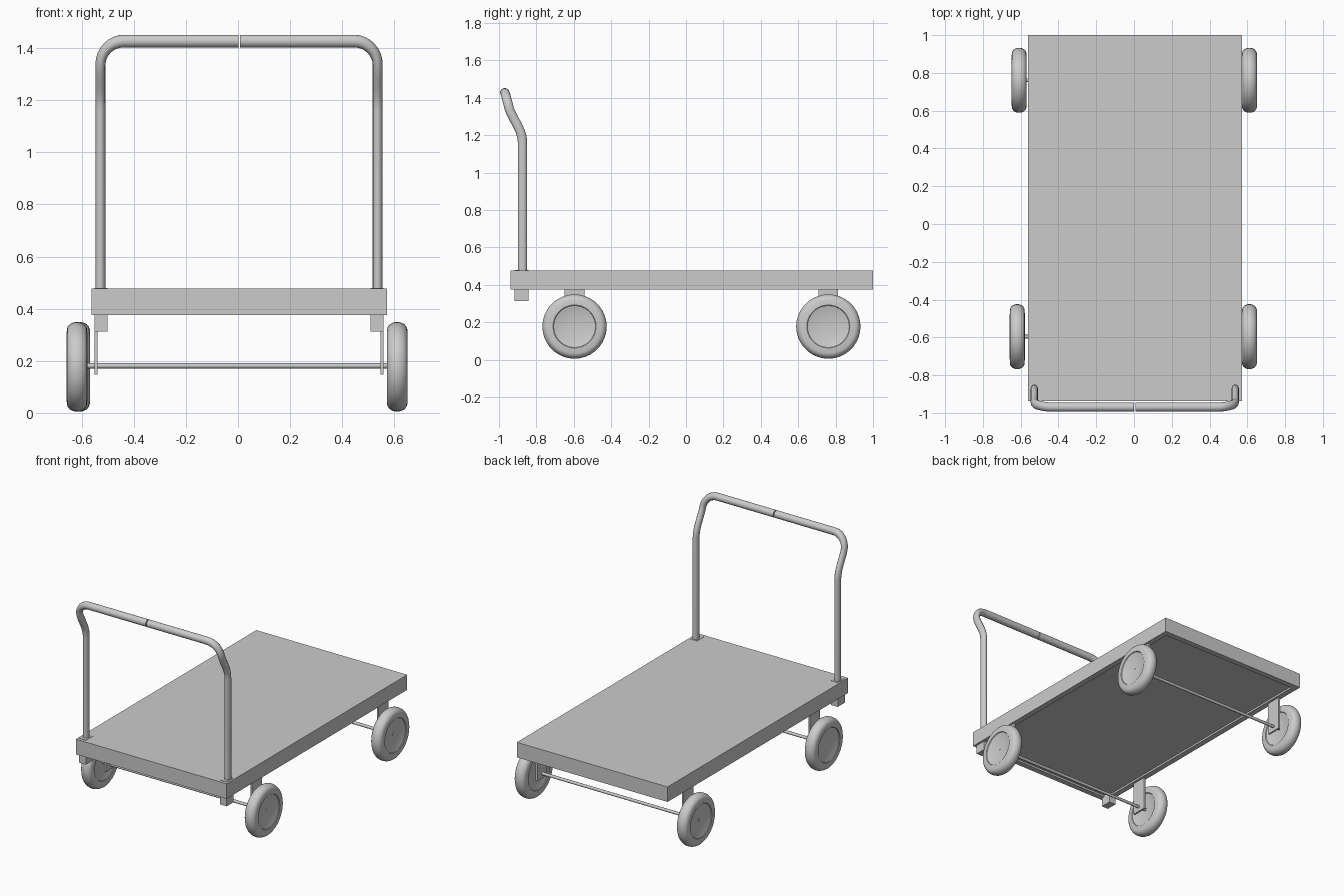
import bpy, bmesh, math
from mathutils import Matrix, Vector

if "Cube" in bpy.data.objects:
    bpy.data.objects.remove(bpy.data.objects["Cube"])

CX = 0.004  # centre line of the cart


def obj_from_bm(name, bm, smooth=False):
    bmesh.ops.recalc_face_normals(bm, faces=bm.faces[:])
    me = bpy.data.meshes.new(name)
    bm.to_mesh(me)
    bm.free()
    ob = bpy.data.objects.new(name, me)
    bpy.context.collection.objects.link(ob)
    if smooth:
        shade(ob)
    return ob


def shade(ob, angle=35):
    bpy.ops.object.select_all(action='DESELECT')
    ob.select_set(True)
    bpy.context.view_layer.objects.active = ob
    bpy.ops.object.shade_smooth_by_angle(angle=math.radians(angle))


def box_bm(lo, hi):
    bm = bmesh.new()
    lo, hi = Vector(lo), Vector(hi)
    bmesh.ops.create_cube(bm, size=1)
    for v in bm.verts:
        v.co = Vector((lo[i] + (v.co[i] + 0.5) * (hi[i] - lo[i]) for i in range(3)))
    return bm


def box(name, lo, hi):
    return obj_from_bm(name, box_bm(lo, hi))


# deck with a flanged frame and a slightly recessed underside panel
bm = box_bm((-0.562, -0.938, 0.375), (0.571, 1.0, 0.477))
bottom = min(bm.faces, key=lambda f: f.calc_center_median().z)
bmesh.ops.inset_region(bm, faces=[bottom], thickness=0.055)
bmesh.ops.inset_region(bm, faces=[bottom], thickness=0.002, depth=-0.012)
obj_from_bm("deck", bm)

# wheel: lathe of tyre and dished hub, axis along x
HALF = [(0.0, 0.022), (0.05, 0.024), (0.09, 0.030), (0.112, 0.036), (0.115, 0.040),
        (0.143, 0.039), (0.153, 0.036), (0.163, 0.028), (0.169, 0.017), (0.172, 0.006)]
PROFILE = HALF + [(r, -x) for r, x in reversed(HALF)]


def wheel(name, loc):
    bm = bmesh.new()
    vs = [bm.verts.new((x, r, 0)) for r, x in PROFILE]
    es = [bm.edges.new(p) for p in zip(vs, vs[1:])]
    bmesh.ops.spin(bm, geom=vs + es, cent=(0, 0, 0), axis=(1, 0, 0),
                   angle=math.tau, steps=36, use_duplicate=False)
    bmesh.ops.remove_doubles(bm, verts=bm.verts[:], dist=1e-5)
    bmesh.ops.translate(bm, verts=bm.verts[:], vec=loc)
    obj_from_bm(name, bm, smooth=True)


for end, y, left in (("front", -0.596, -0.618), ("rear", 0.761, -0.608)):
    wheel(end + "_left_wheel", (left, y, 0.177))
    wheel(end + "_right_wheel", (0.611, y, 0.177))
    # axle
    bm = bmesh.new()
    bmesh.ops.create_cone(bm, cap_ends=True, segments=12, radius1=0.010, radius2=0.010,
                          depth=1.27,
                          matrix=Matrix.Translation((0, y, 0.181)) @ Matrix.Rotation(math.pi / 2, 4, 'Y'))
    obj_from_bm(end + "_axle", bm, smooth=True)
    # axle bracket plates
    for side, s in (("left", -1), ("right", 1)):
        x = CX + s * 0.549
        box(f"{end}_{side}_bracket", (x - 0.006, y - 0.053, 0.148), (x + 0.006, y + 0.053, 0.38))

# handle centre line: straight post, S-bend forward, rounded corner, cross bar
path = [(0.532, -0.874, 0.32), (0.532, -0.874, 1.16), (0.532, -0.877, 1.19),
        (0.532, -0.886, 1.22), (0.532, -0.900, 1.25), (0.532, -0.916, 1.28),
        (0.532, -0.932, 1.31)]
for i in range(0, 9):
    a = math.radians(90 * i / 8)
    z = 1.337 + 0.09 * math.sin(a)
    y = -0.944 - 0.025 * math.sin(a * 0.9) / math.sin(math.radians(81))
    path.append((0.442 + 0.09 * math.cos(a), y, z))
path.append((0.003, -0.969, 1.427))

SX = 0.78  # the tube is squashed sideways
for side, s in (("left", -1), ("right", 1)):
    cu = bpy.data.curves.new(side + "_handle", 'CURVE')
    cu.dimensions = '3D'
    cu.bevel_depth = 0.025
    cu.bevel_resolution = 4
    cu.use_fill_caps = True
    sp = cu.splines.new('POLY')
    sp.points.add(len(path) - 1)
    for p, (x, y, z) in zip(sp.points, path):
        p.co = (s * x / SX, y, z, 1)
    ob = bpy.data.objects.new(side + "_handle", cu)
    ob.scale.x = SX
    ob.location.x = CX
    bpy.context.collection.objects.link(ob)
    bpy.ops.object.select_all(action='DESELECT')
    ob.select_set(True)
    bpy.context.view_layer.objects.active = ob
    bpy.ops.object.convert(target='MESH')
    shade(bpy.context.object)
    # square socket that holds the post
    x = CX + s * 0.529
    box(side + "_socket", (x - 0.025, -0.918, 0.313), (x + 0.025, -0.843, 0.479))
